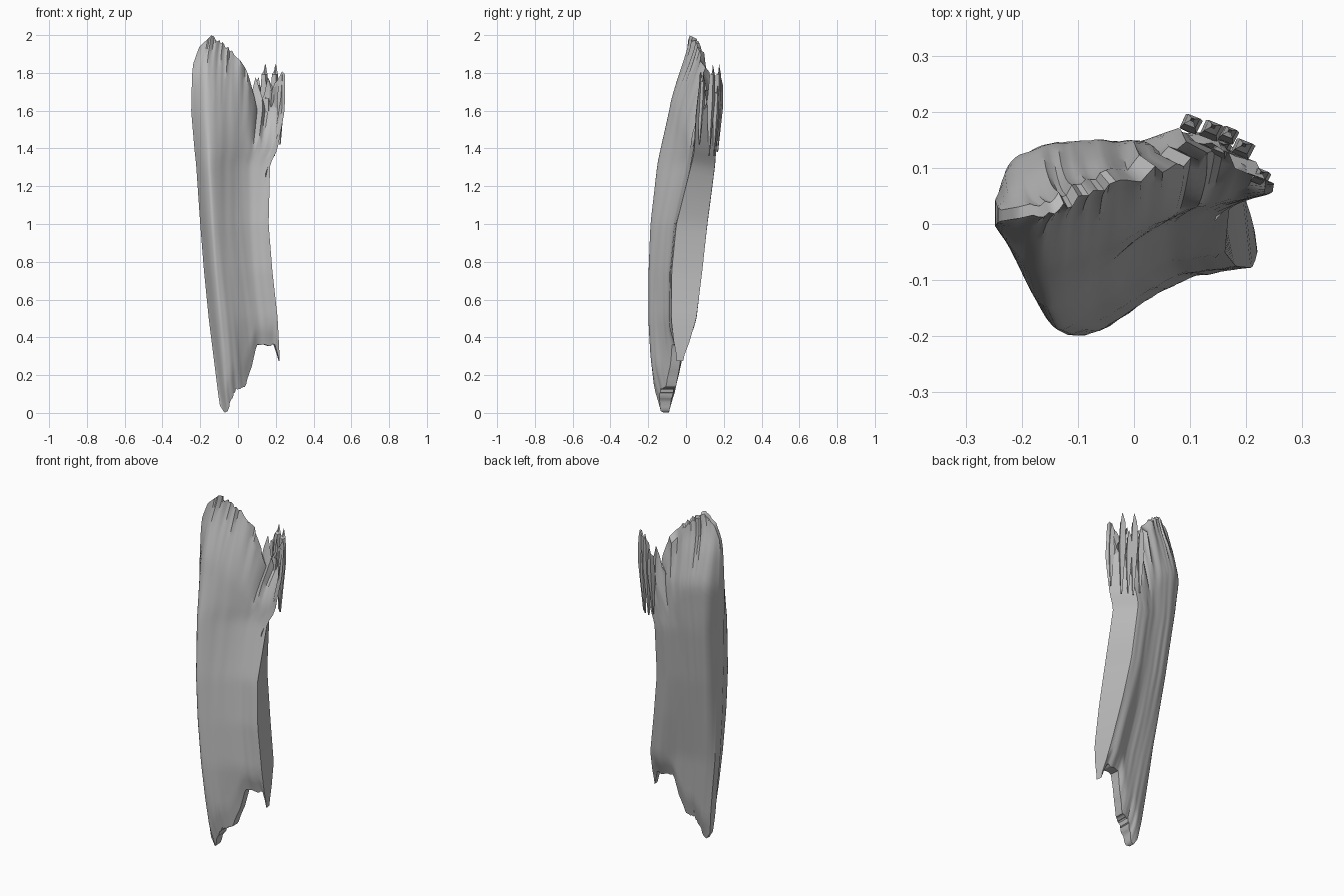
import bpy, bmesh, math, random
from mathutils import Vector, noise

cube = bpy.data.objects.get("Cube")
if cube:
    bpy.data.objects.remove(cube, do_unlink=True)
random.seed(4)

mat = bpy.data.materials.new("weathered grey")
mat.use_nodes = True
grey = (0.5, 0.5, 0.5, 1)
mat.diffuse_color = grey
bsdf = next(n for n in mat.node_tree.nodes if n.type == 'BSDF_PRINCIPLED')
bsdf.inputs["Base Color"].default_value = grey
bsdf.inputs["Roughness"].default_value = 0.9


def lerp(a, b, t):
    return a + (b - a) * t


def curve(points, v):
    """Piecewise linear value at v."""
    if v <= points[0][0]:
        return points[0][1]
    for (a, p), (b, q) in zip(points, points[1:]):
        if v <= b:
            return lerp(p, q, (v - a) / (b - a))
    return points[-1][1]


def soft(points, v, r):
    return (curve(points, v - r) + 2 * curve(points, v) + curve(points, v + r)) / 4


# height, left x, right front x, right back x,
# left y, front bulge y, right front y, back y, right back y
SECTIONS = [
    (0.00, -.090, .220, .220, -.110, -.143, -.080, -.075, -.030),
    (0.10, -.105, .220, .220, -.105, -.168, -.070, -.050, -.020),
    (0.30, -.130, .220, .215, -.090, -.192, -.055, -.030, -.005),
    (0.50, -.155, .210, .195, -.080, -.202, -.078, -.010, .055),
    (0.75, -.180, .182, .150, -.065, -.200, -.075, .032, .085),
    (1.00, -.200, .162, .112, -.045, -.190, -.050, .074, .112),
    (1.32, -.222, .170, .098, -.020, -.155, .030, .120, .155),
    (1.39, -.230, .208, .120, -.012, -.140, .045, .128, .158),
    (1.60, -.248, .247, .185, .010, -.092, .055, .148, .148),
    (1.80, -.243, .250, .200, .010, -.055, .065, .135, .140),
    (1.90, -.230, .240, .200, .015, -.030, .080, .105, .130),
    (2.00, -.210, .240, .200, .035, .010, .090, .065, .120),
]
COLUMNS = [[(r[0], r[k]) for r in SECTIONS] for k in range(1, 9)]


def surface(s, z, back):
    """Point on the front or back skin, s running left to right."""
    xl, xrf, xrb, yl, ym, yrf, yb, yrb = [soft(c, z, .015) for c in COLUMNS]
    if back:
        prof = [(0, yl + .03), (.04, lerp(yl, yb, .65)), (.1, lerp(yl, yb, .85)),
                (.25, yb), (.6, yb + .015), (.84, max(yb + .03, yrb)), (1, yrb)]
    else:
        prof = [(0, yl - .012), (.05, lerp(yl, ym, .47)), (.11, lerp(yl, ym, .83)),
                (.17, ym), (.25, lerp(ym, yrf, .08)), (.42, lerp(ym, yrf, .4)),
                (.56, lerp(ym, yrf, .65)), (.72, lerp(ym, yrf, .88)), (1, yrf)]
    # long grain grooves, deeper towards the broken ends
    ends = max(0, abs(z - 1) - 0.45)
    depth = .003 + (.006 if back else .014) * ends
    groove = noise.noise(Vector((s * 12, z * 1.8, 5 if back else 0)))
    x = lerp(xl, xrb if back else xrf, s)
    return Vector((x, soft(prof, s, .02) + groove * depth, z))


# Broken edge heights along s, and the depth y of the top ridge
BOTTOM = [(0, .04), (.06, 0), (.12, .01), (.3, .12), (.45, .13), (.58, .25),
          (.68, .36), (.85, .34), (.93, .37), (1, .27)]
TOP_FRONT = [(0, 1.85), (.04, 1.94), (.16, 2.0), (.3, 1.96), (.43, 1.91), (.5, 1.89),
             (.59, 1.82), (.65, 1.73), (.7, 1.61), (.76, 1.66), (.82, 1.6),
             (.88, 1.64), (.93, 1.62), (.97, 1.81), (1, 1.79)]
TOP_BACK = [(0, 1.85), (.04, 1.93), (.16, 1.99), (.3, 1.95), (.43, 1.9), (.59, 1.8),
            (.68, 1.62), (.76, 1.78), (.82, 1.62), (.88, 1.7), (.92, 1.82),
            (.95, 1.68), (1, 1.75)]
RIDGE = [(0, .015), (.17, .037), (.43, .08), (.7, .125), (.82, .14), (.92, .12),
         (1, .085)]
# height over which the slab thins to its top edge
THINNING = [(0, .36), (.55, .36), (.75, .2), (1, .26)]


def finish(bm, name, angle):
    bmesh.ops.recalc_face_normals(bm, faces=bm.faces)
    me = bpy.data.meshes.new(name)
    bm.to_mesh(me)
    bm.free()
    me.materials.append(mat)
    ob = bpy.data.objects.new(name, me)
    bpy.context.collection.objects.link(ob)
    bpy.ops.object.select_all(action='DESELECT')
    ob.select_set(True)
    bpy.context.view_layer.objects.active = ob
    bpy.ops.object.shade_smooth_by_angle(angle=math.radians(angle))


# Main slab: front and back skins joined along the sides and broken ends
N, M = 44, 44
bm = bmesh.new()
skins = ([], [])
for i in range(N + 1):
    s = (i / N) ** 1.35
    ridge = curve(RIDGE, s) + (random.uniform(-.01, .01) if s > .1 else 0)
    lo = curve(BOTTOM, s) + (random.uniform(0, .015) if s > .15 else 0)
    jag = random.uniform(-.018, .006) if .2 < s < .97 else 0
    tops = [curve(t, s) + jag for t in (TOP_FRONT, TOP_BACK)]
    thin = curve(THINNING, s)
    columns = ([], [])
    for j in range(M + 1):
        t = j / M
        f, b = [surface(s, lerp(lo, hi, t), k) for k, hi in enumerate(tops)]
        mid = (f.y + b.y) / 2
        low = .35 * max(0, 1 - t / .06)
        for p, side, power in ((f, 0, 1.7), (b, 1, 1.3)):
            # thin the slab to a ragged edge at the top, and slightly below
            top = max(0, 1 - (tops[side] - p.z) / thin) ** power
            p.y = lerp(lerp(p.y, ridge + (side - .5) * .02, top), mid, low)
            columns[side].append(bm.verts.new(p))
    skins[0].append(columns[0])
    skins[1].append(columns[1])
front, rear = skins
for grid in skins:
    for a, b in zip(grid, grid[1:]):
        for j in range(M):
            bm.faces.new((a[j], b[j], b[j + 1], a[j + 1]))
for i in (0, N):
    for j in range(M):
        bm.faces.new((front[i][j], front[i][j + 1], rear[i][j + 1], rear[i][j]))
for j in (0, M):
    for i in range(N):
        bm.faces.new((front[i][j], front[i + 1][j], rear[i + 1][j], rear[i][j]))
finish(bm, "broken_slab", 40)

# Upright splinters behind the right-hand break: x, y, base z, tip z, width
SPLINTERS = [
    (.098, .180, 1.38, 1.78, .022), (.135, .168, 1.36, 1.85, .024),
    (.165, .160, 1.36, 1.74, .020), (.190, .135, 1.36, 1.85, .024),
    (.150, .135, 1.40, 1.70, .022), (.222, .085, 1.42, 1.80, .020),
]
bm = bmesh.new()
for x, y, z0, z1, w in SPLINTERS:
    rings = []
    for t, k in ((0, .2), (.6, 1), (.88, .7), (1, .2)):
        rings.append([bm.verts.new((x + w * k * math.cos(a) + .006 * t,
                                    y + w * k * .9 * math.sin(a) + .02 * (t - .7),
                                    lerp(z0, z1, t) - (.02 * c if t == 1 else 0)))
                      for c, a in enumerate((.3, 2.0, 3.5, 5.1))])
    for a, b in zip(rings, rings[1:]):
        for c in range(4):
            d = (c + 1) % 4
            bm.faces.new((a[c], a[d], b[d], b[c]))
    bm.faces.new(rings[0])
    bm.faces.new(rings[-1])
finish(bm, "top_splinters", 20)
